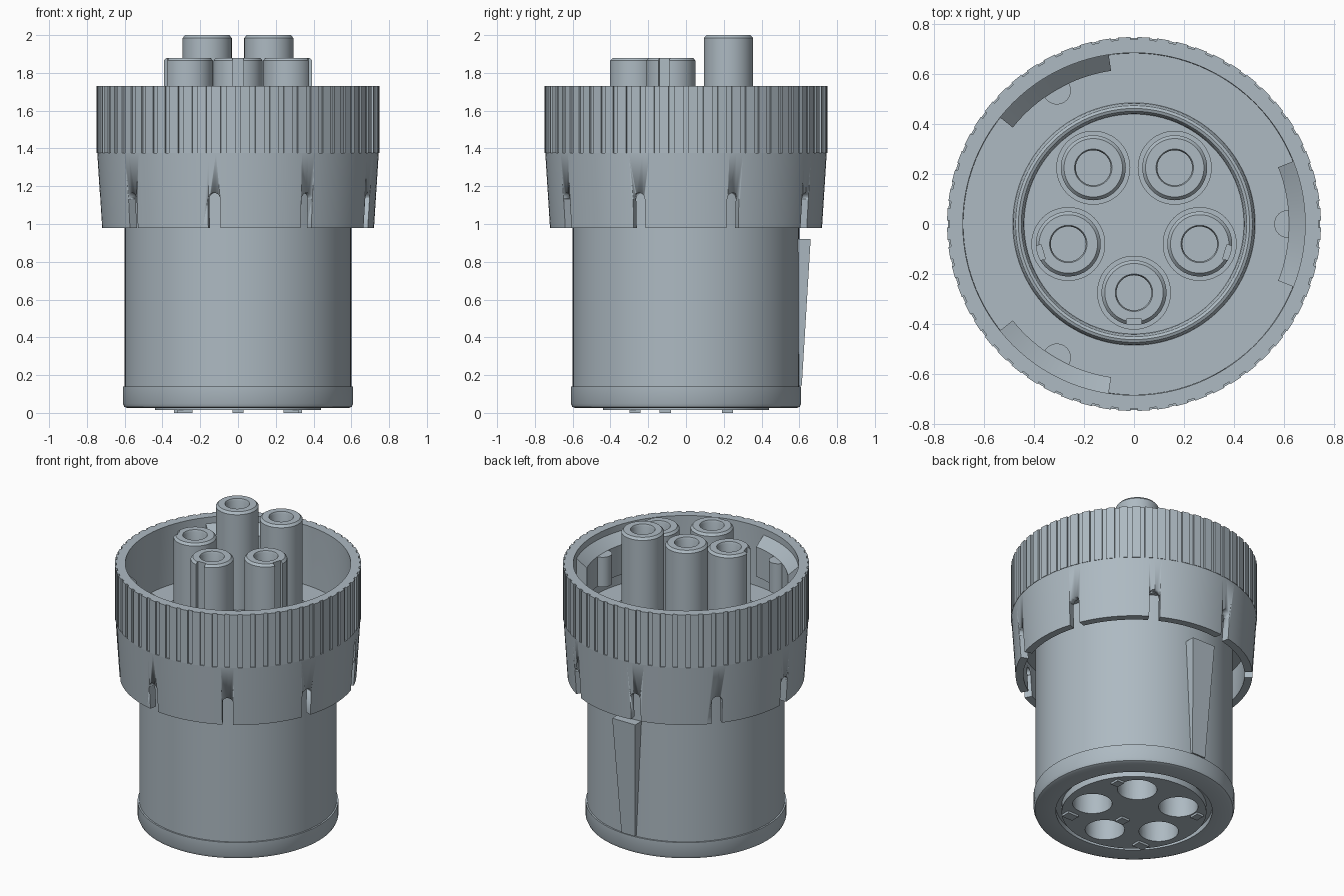
import bpy, bmesh, math
from mathutils import Matrix, Vector

cube = bpy.data.objects.get("Cube")
if cube:
    bpy.data.objects.remove(cube, do_unlink=True)

grey = bpy.data.materials.new("blue_grey_plastic")
COLOUR = (0.42, 0.49, 0.54, 1)
grey.use_nodes = True
grey.diffuse_color = COLOUR
for node in grey.node_tree.nodes:
    if node.type == 'BSDF_PRINCIPLED':
        node.inputs["Base Color"].default_value = COLOUR


def sweep(bm, profile, centre=(0, 0), start=0, turn=360, steps=96):
    """Turn a closed (radius, z) profile about a vertical axis."""
    full = turn == 360
    rings = []
    for i in range(steps if full else steps + 1):
        a = math.radians(start + turn * i / steps)
        rings.append([bm.verts.new((centre[0] + r * math.cos(a),
                                    centre[1] + r * math.sin(a), z)) for r, z in profile])
    n = len(profile)
    for i in range(steps):
        a, b = rings[i], rings[(i + 1) % len(rings)]
        for j in range(n):
            k = (j + 1) % n
            if profile[j][0] == 0 and profile[k][0] == 0:
                continue
            bm.faces.new((a[j], b[j], b[k], a[k]))
    if not full:
        bm.faces.new(rings[0])
        bm.faces.new(rings[-1])
    bmesh.ops.remove_doubles(bm, verts=bm.verts, dist=1e-5)


def box(bm, size, offset, angle=0, centre=(0, 0)):
    """Box placed at an offset, then turned about z and moved to a centre."""
    m = (Matrix.Translation((centre[0], centre[1], 0)) @ Matrix.Rotation(math.radians(angle), 4, 'Z')
         @ Matrix.Translation(offset) @ Matrix.Diagonal((*size, 1)))
    bmesh.ops.create_cube(bm, size=1, matrix=m)


def finish(name, bm, cutter=None):
    bmesh.ops.recalc_face_normals(bm, faces=bm.faces)
    mesh = bpy.data.meshes.new(name)
    bm.to_mesh(mesh)
    bm.free()
    mesh.materials.append(grey)
    ob = bpy.data.objects.new(name, mesh)
    bpy.context.collection.objects.link(ob)
    bpy.ops.object.select_all(action='DESELECT')
    ob.select_set(True)
    bpy.context.view_layer.objects.active = ob
    if cutter:
        mod = ob.modifiers.new("cut", 'BOOLEAN')
        mod.operation = 'DIFFERENCE'
        mod.solver = 'EXACT'
        mod.object = cutter
        bpy.ops.object.modifier_apply(modifier="cut")
        bpy.data.objects.remove(cutter, do_unlink=True)
    bpy.ops.object.shade_smooth_by_angle(angle=math.radians(30))
    return ob


def cutter_object(bm):
    ob = finish("cutter", bm)
    ob.hide_render = True
    return ob


FLOOR = 1.33
PINS = [(-0.163, 0.225, 2.0), (0.163, 0.225, 2.0),
        (-0.263, -0.08, 1.88), (0.263, -0.08, 1.88), (0, -0.275, 1.88)]

# Body: stepped base, barrel, flange and rounded seal ring, with wire holes below
cut = bmesh.new()
for x, y, top in PINS:
    sweep(cut, [(0, -0.1), (0.12, -0.1), (0.12, 0.2), (0.08, 0.3), (0, 0.33)], (x, y), steps=40)
lip = [(0.4625 + 0.0225 * math.cos(t * math.pi / 6), FLOOR + 0.035 * math.sin(t * math.pi / 6))
       for t in range(7)]
bm = bmesh.new()
sweep(bm, [(0, 0.014), (0.44, 0.014), (0.44, 0.06), (0.475, 0.06), (0.475, 0.025),
           (0.585, 0.025), (0.602, 0.032), (0.61, 0.05), (0.61, 0.14), (0.6, 0.14),
           (0.6, 1.2), (0.684, 1.2), (0.684, FLOOR)] + lip + [(0, FLOOR)])
finish("body", bm, cutter_object(cut))

# Collar: tapered skirt with nine round-topped slots
cut = bmesh.new()
for i in range(9):
    angle = 180 + 40 * i
    box(cut, (0.2, 0.066, 0.24), (0.7, 0, 1.012), angle)
collar_slots = cutter_object(cut)
bm = bmesh.new()
sweep(bm, [(0.685, 1.73), (0.738, 1.73), (0.738, 1.375), (0.745, 1.375),
           (0.72, 0.98), (0.672, 0.98), (0.685, 1.2)], steps=120)
collar = finish("collar", bm, collar_slots)
cut = bmesh.new()
for i in range(9):
    m = (Matrix.Rotation(math.radians(180 + 40 * i), 4, 'Z') @ Matrix.Translation((0.7, 0, 1.132))
         @ Matrix.Rotation(math.pi / 2, 4, 'Y'))
    bmesh.ops.create_cone(cut, cap_ends=True, segments=24, radius1=0.033, radius2=0.033,
                          depth=0.2, matrix=m)
round_tops = cutter_object(cut)
bpy.context.view_layer.objects.active = collar
mod = collar.modifiers.new("round_tops", 'BOOLEAN')
mod.solver = 'EXACT'
mod.object = round_tops
bpy.ops.object.modifier_apply(modifier="round_tops")
bpy.data.objects.remove(round_tops, do_unlink=True)

# Grip ribs round the collar
bm = bmesh.new()
for i in range(60):
    box(bm, (0.02, 0.05, 0.355), (0.738, 0, 1.5525), 6 * i + 3)
finish("grip_ribs", bm)

# Three bayonet tabs inside the collar, each with a round detent
for i in range(3):
    bm = bmesh.new()
    sweep(bm, [(0.62, 1.43), (0.688, 1.43), (0.688, 1.69), (0.62, 1.63)],
          start=120 * i - 21.5, turn=43, steps=16)
    finish("bayonet_tab", bm)
    a = math.radians(120 * i)
    bm = bmesh.new()
    sweep(bm, [(0, 1.43), (0.056, 1.43), (0.056, 1.63), (0, 1.63)],
          (0.617 * math.cos(a), 0.617 * math.sin(a)), steps=32)
    finish("tab_detent", bm)

# Contact pins: hollow, chamfered, the short ones with an outward keyway
for x, y, top in PINS:
    cut = None
    if top < 1.9:
        cut = bmesh.new()
        box(cut, (0.06, 0.06, 1), (0.135, 0, 1.9), math.degrees(math.atan2(y, x)), (x, y))
        cut = cutter_object(cut)
    bm = bmesh.new()
    sweep(bm, [(0, top - 0.25), (0.07, top - 0.25), (0.07, top - 0.012), (0.075, top),
               (0.117, top), (0.13, top - 0.015), (0.13, 1.3), (0, 1.3)], (x, y), steps=48)
    finish("contact_pin", bm, cut)
    bm = bmesh.new()
    sweep(bm, [(0.12, 1.32), (0.148, 1.32), (0.148, FLOOR + 0.015), (0.12, FLOOR + 0.015)],
          (x, y), steps=48)
    finish("pin_boss", bm)

# Alignment wedge on the back of the barrel
bm = bmesh.new()
rows = []
for z, half, depth in ((0.145, 0.05, 0.613), (0.92, 0.085, 0.66)):
    rows.append([bm.verts.new(p) for p in ((-half, 0.57, z), (half, 0.57, z),
                                           (half, depth, z), (-half, depth, z))])
bmesh.ops.convex_hull(bm, input=rows[0] + rows[1])
finish("alignment_wedge", bm)

# Plain raised pads beside the wire holes
bm = bmesh.new()
for x, y, w in ((-0.315, 0.22, 0.05), (0.315, 0.22, 0.05), (-0.28, -0.27, 0.08),
                (0.28, -0.27, 0.08), (0, -0.11, 0.06)):
    box(bm, (w, 0.06, 0.02), (x, y, 0.01))
finish("underside_pads", bm)
